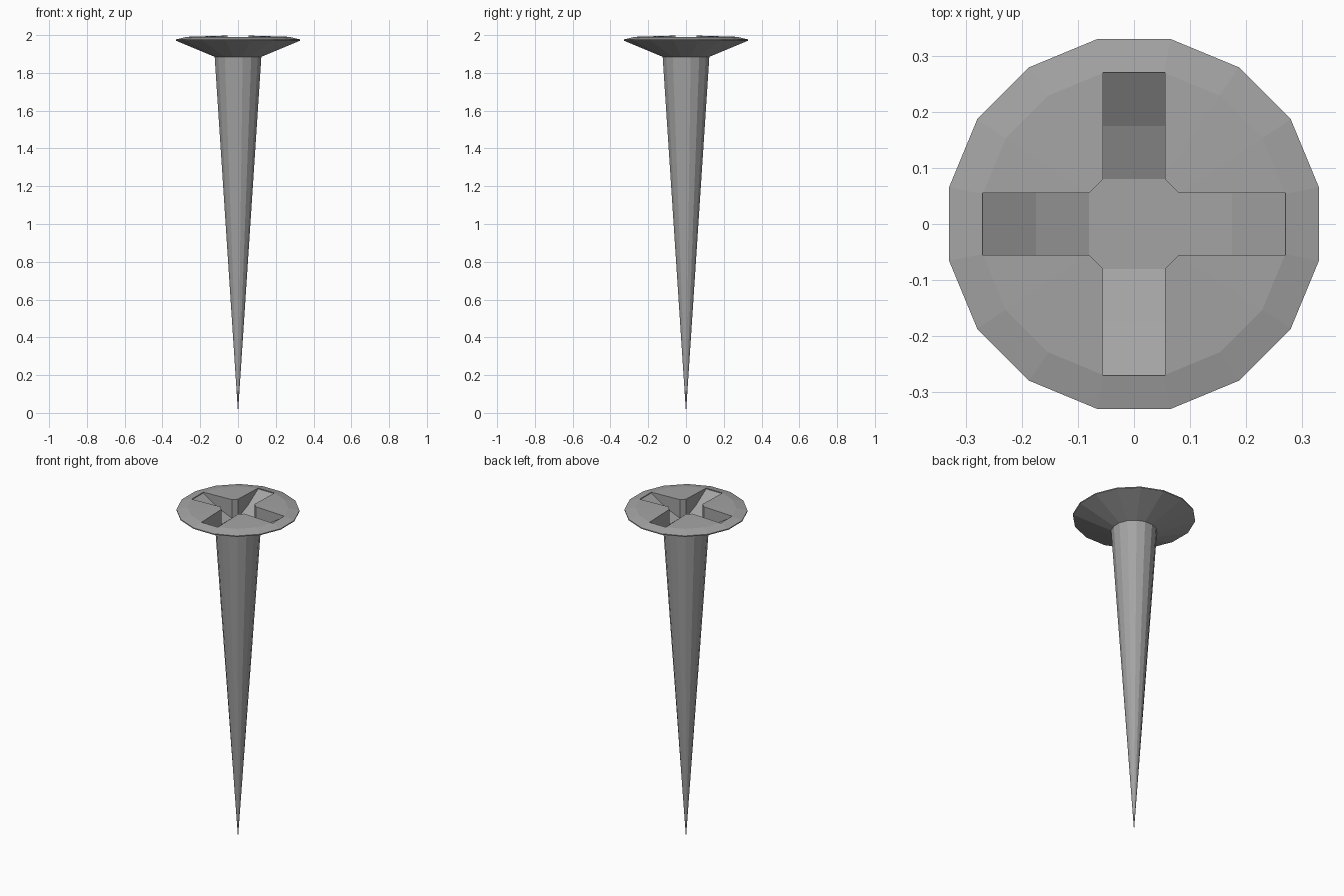
import bpy, bmesh, math

SIDES = 16

cube = bpy.data.objects.get("Cube")
if cube:
    bpy.data.objects.remove(cube, do_unlink=True)

steel = bpy.data.materials.new("grey_steel")
steel.use_nodes = True
grey = (0.37, 0.37, 0.37, 1)
steel.diffuse_color = grey
steel.node_tree.nodes["Principled BSDF"].inputs["Base Color"].default_value = grey


def finish(name, bm):
    """Turn a bmesh into a flat-shaded steel object."""
    bmesh.ops.recalc_face_normals(bm, faces=bm.faces)
    mesh = bpy.data.meshes.new(name)
    bm.to_mesh(mesh)
    bm.free()
    mesh.materials.append(steel)
    obj = bpy.data.objects.new(name, mesh)
    bpy.context.collection.objects.link(obj)
    return obj


def lathe(name, rings, bottom, top):
    """Revolve (radius, height) rings and close both ends with points."""
    bm = bmesh.new()
    loops = []
    for r, z in rings:
        angles = [(i + 0.5) * math.tau / SIDES for i in range(SIDES)]
        loops.append([bm.verts.new((r * math.cos(a), r * math.sin(a), z)) for a in angles])
    low, high = bm.verts.new((0, 0, bottom)), bm.verts.new((0, 0, top))
    for i in range(SIDES):
        j = (i + 1) % SIDES
        bm.faces.new((low, loops[0][j], loops[0][i]))
        bm.faces.new((high, loops[-1][i], loops[-1][j]))
        for a, b in zip(loops, loops[1:]):
            bm.faces.new((a[i], a[j], b[j], b[i]))
    return finish(name, bm)


def prism(name, outline, offset):
    """Extrude a closed outline of 3D points along an offset."""
    bm = bmesh.new()
    face = bm.faces.new([bm.verts.new(p) for p in outline])
    out = bmesh.ops.extrude_face_region(bm, geom=[face])
    moved = [g for g in out["geom"] if isinstance(g, bmesh.types.BMVert)]
    bmesh.ops.translate(bm, verts=moved, vec=offset)
    return finish(name, bm)


# Tapered shaft, countersunk underside, thin rim and shallow dome
screw = lathe("screw_body",
              [(0.126, 1.885), (0.336, 1.971), (0.336, 1.977), (0.275, 1.991)],
              0, 2.0)

# Cross recess: two sloping slots and a chamfered centre well
W, TOP, FLOOR = 0.055, 2.1, 1.885
half = [(0.08, FLOOR), (0.175, 1.925), (0.27, 1.986), (0.27, TOP)]
profile = half + [(-u, z) for u, z in reversed(half)]
cutters = [
    prism("slot_cutter_x", [(u, -W, z) for u, z in profile], (0, 2 * W, 0)),
    prism("slot_cutter_y", [(-W, u, z) for u, z in profile], (2 * W, 0, 0)),
]
C = 0.08
well = [(C, -W), (C, W), (W, C), (-W, C), (-C, W), (-C, -W), (-W, -C), (W, -C)]
cutters.append(prism("well_cutter", [(x, y, FLOOR - 0.001) for x, y in well], (0, 0, TOP - FLOOR)))

bpy.context.view_layer.objects.active = screw
for cutter in cutters:
    cutter.hide_render = True
    mod = screw.modifiers.new("recess", "BOOLEAN")
    mod.operation = "DIFFERENCE"
    mod.solver = "EXACT"
    mod.object = cutter
    bpy.ops.object.modifier_apply(modifier=mod.name)
    bpy.data.objects.remove(cutter, do_unlink=True)
